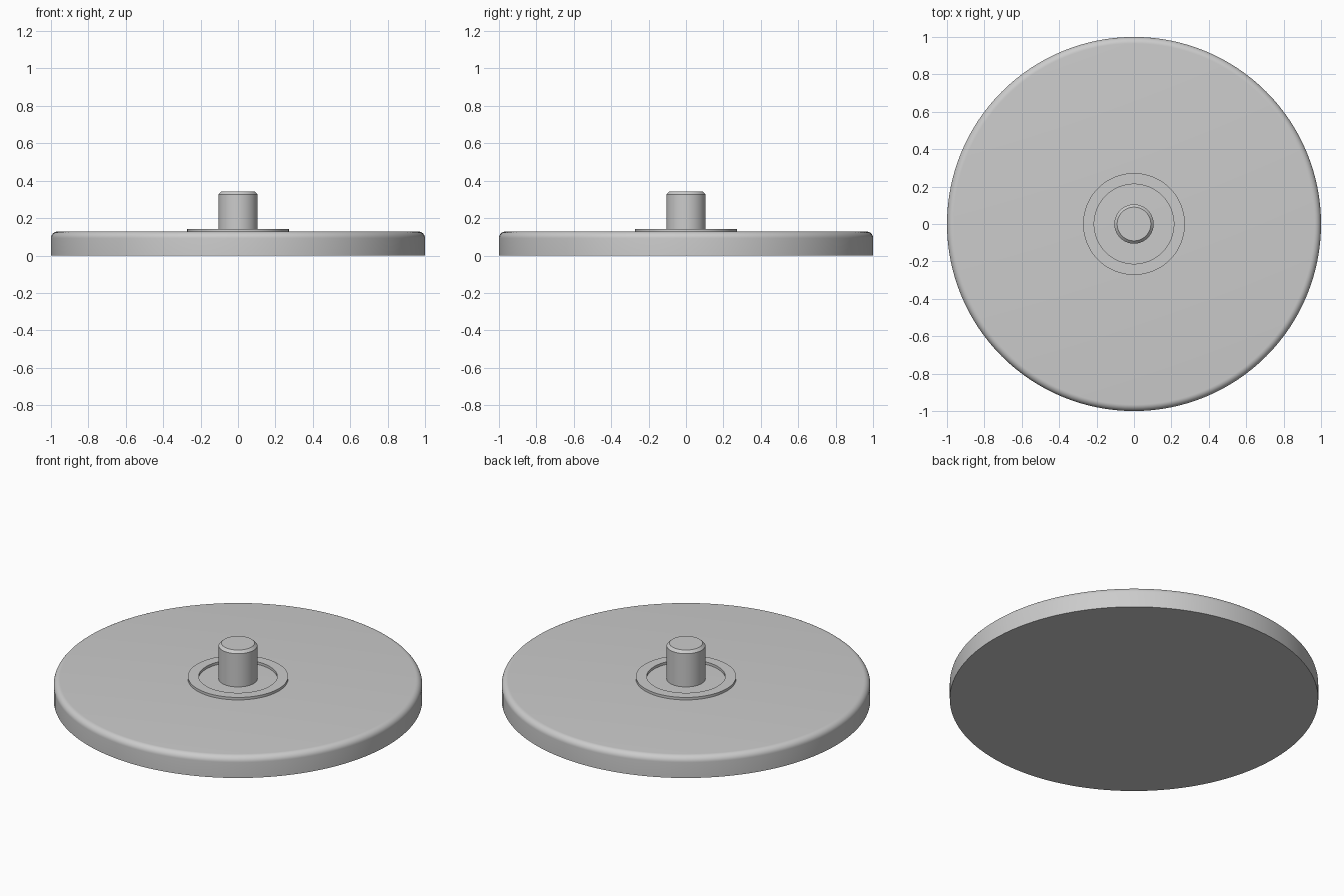
import bpy, math

if "Cube" in bpy.data.objects:
    bpy.data.objects.remove(bpy.data.objects["Cube"])

SEGMENTS = 128

grey = bpy.data.materials.new("light_grey")
grey.diffuse_color = (0.6, 0.6, 0.6, 1)
grey.use_nodes = True
grey.node_tree.nodes["Principled BSDF"].inputs["Base Color"].default_value = grey.diffuse_color


def lathe(name, profile, closed=False):
    """Revolve (radius, z) points about z; radius 0 makes a pole."""
    verts, rings, faces = [], [], []
    for r, z in profile:
        n = 1 if r == 0 else SEGMENTS
        rings.append([len(verts) + i for i in range(n)])
        for i in range(n):
            a = 2 * math.pi * i / SEGMENTS
            verts.append((r * math.cos(a), r * math.sin(a), z))
    pairs = list(zip(rings, rings[1:]))
    if closed:
        pairs.append((rings[-1], rings[0]))
    for low, high in pairs:
        for i in range(SEGMENTS):
            j = (i + 1) % SEGMENTS
            if len(low) == 1:
                faces.append((low[0], high[j], high[i]))
            elif len(high) == 1:
                faces.append((low[i], low[j], high[0]))
            else:
                faces.append((low[i], low[j], high[j], high[i]))
    mesh = bpy.data.meshes.new(name)
    mesh.from_pydata(verts, [], faces)
    mesh.materials.append(grey)
    obj = bpy.data.objects.new(name, mesh)
    bpy.context.collection.objects.link(obj)
    bpy.context.view_layer.objects.active = obj
    obj.select_set(True)
    bpy.ops.object.shade_smooth_by_angle(angle=math.radians(30))
    obj.select_set(False)
    return obj


# Disc with a sharp lower rim and a rounded upper rim
TOP, FILLET = 0.128, 0.035
rounded = [(1 - FILLET + FILLET * math.cos(t), TOP - FILLET + FILLET * math.sin(t))
           for t in (math.pi / 2 * k / 8 for k in range(9))]
lathe("base_disc", [(0, 0), (1, 0)] + rounded + [(0, TOP)])

# Flat washer-like collar around the pin
lathe("collar_ring", [(0.213, TOP - 0.005), (0.272, TOP - 0.005),
                      (0.272, 0.143), (0.213, 0.143)], closed=True)

# Central pin with a chamfered top
lathe("center_pin", [(0, TOP - 0.005), (0.105, TOP - 0.005), (0.105, 0.327),
                     (0.09, 0.342), (0, 0.342)])
